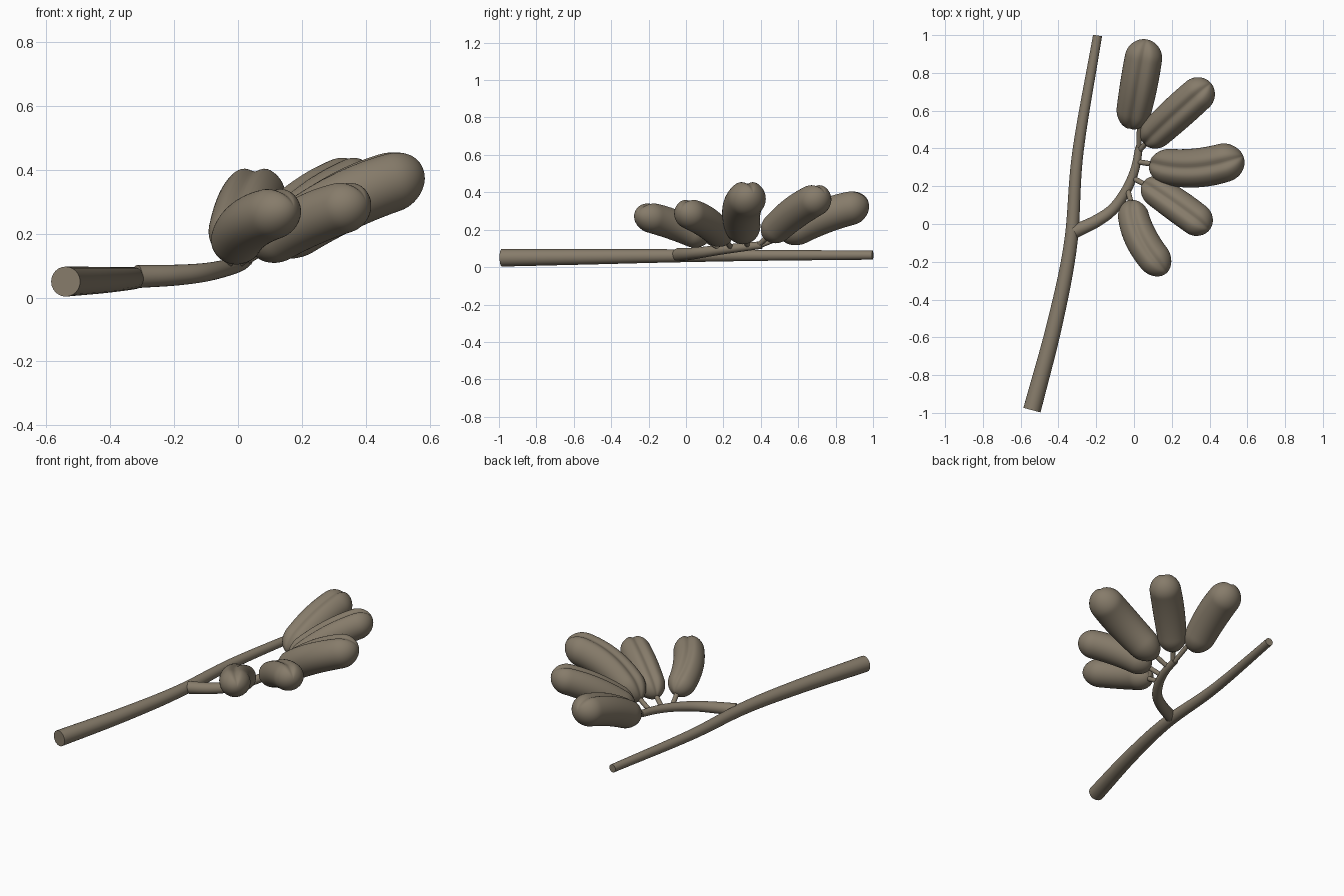
import bpy, bmesh, math
from mathutils import Vector

if "Cube" in bpy.data.objects:
    bpy.data.objects.remove(bpy.data.objects["Cube"])


def spline(pts, t):
    """Catmull-Rom point at t in 0..1 through pts."""
    n = len(pts) - 1
    i = min(int(t * n), n - 1)
    u = t * n - i
    p1, p2 = Vector(pts[i]), Vector(pts[i + 1])
    p0 = Vector(pts[i - 1]) if i > 0 else 2 * p1 - p2
    p3 = Vector(pts[i + 2]) if i + 2 <= n else 2 * p2 - p1
    return 0.5 * (2 * p1 + (p2 - p0) * u + (2 * p0 - 5 * p1 + 4 * p2 - p3) * u * u
                  + (3 * p1 - p0 - 3 * p2 + p3) * u ** 3)


def arc(pts, t):
    """Parabola through three points at t = 0, 0.5, 1."""
    a, b, c = map(Vector, pts)
    return a * (1 - t) * (1 - 2 * t) + b * 4 * t * (1 - t) + c * t * (2 * t - 1)


def sweep(name, path, ts, section, sides):
    """Skin rings along path; section(t, angle) gives (sideways, upward)."""
    bm = bmesh.new()
    rings = []
    for t in ts:
        d = 1e-3
        tan = (path(min(t + d, 1)) - path(max(t - d, 0))).normalized()
        side = tan.cross(Vector((0, 0, 1))).normalized()
        up = side.cross(tan)
        ring = []
        for k in range(sides):
            a, b = section(t, 2 * math.pi * k / sides)
            ring.append(bm.verts.new(path(t) + side * a + up * b))
        rings.append(ring)
    for r0, r1 in zip(rings, rings[1:]):
        for k in range(sides):
            j = (k + 1) % sides
            bm.faces.new((r0[k], r0[j], r1[j], r1[k]))
    bm.faces.new(rings[0])
    bm.faces.new(rings[-1])
    bmesh.ops.recalc_face_normals(bm, faces=bm.faces)
    me = bpy.data.meshes.new(name)
    bm.to_mesh(me)
    bm.free()
    ob = bpy.data.objects.new(name, me)
    bpy.context.collection.objects.link(ob)
    me.materials.append(bark)
    bpy.context.view_layer.objects.active = ob
    ob.select_set(True)
    bpy.ops.object.shade_smooth_by_angle(angle=math.radians(50))
    ob.select_set(False)


def tube(name, pts, r0, r1, steps=32, sides=24):
    def section(t, a):
        r = r0 + (r1 - r0) * t
        return r * math.cos(a), r * math.sin(a)
    sweep(name, lambda t: spline(pts, t), [i / steps for i in range(steps + 1)], section, sides)


def pod(name, pts, radius):
    length = (Vector(pts[2]) - Vector(pts[0])).length
    cap = radius / length

    def section(t, a):
        # rounded ends, slightly slimmer at the stalk
        d = min(t, 1 - t)
        end = math.sqrt(max(1 - (1 - d / cap) ** 2, 0)) if d < cap else 1
        r = radius * (0.86 + 0.14 * math.sin(math.pi * min(t * 0.8, 1))) * max(end, 0.01)
        # seam groove along the top
        off = a - math.pi / 2
        off = math.atan2(math.sin(off), math.cos(off))
        r *= 1 - 0.2 * math.exp(-(off / 0.27) ** 2)
        return r * math.cos(a), 0.95 * r * math.sin(a)
    n = 48
    ts = [0.5 - 0.5 * math.cos(math.pi * i / n) for i in range(n + 1)]
    sweep(name, lambda t: arc(pts, t), ts, section, 56)


bark = bpy.data.materials.new("bark")
bark.diffuse_color = (0.24, 0.2, 0.145, 1)
bark.use_nodes = True
bark.node_tree.nodes["Principled BSDF"].inputs["Base Color"].default_value = bark.diffuse_color

# main branch and side shoot
tube("main_branch", [(-0.54, -0.985, 0.05), (-0.42, -0.53, 0.055), (-0.335, -0.1, 0.06),
                     (-0.297, 0.38, 0.063), (-0.193, 0.998, 0.064)], 0.047, 0.024, 48)
tube("side_branch", [(-0.315, -0.04, 0.066), (-0.2, 0.015, 0.07), (-0.11, 0.08, 0.078),
                     (-0.04, 0.18, 0.092), (0.005, 0.29, 0.105), (0.027, 0.405, 0.118)],
     0.036, 0.02, 40)

# stalk start on the shoot, then pod base, middle, tip and radius
pods = [
    ((0.025, 0.395, 0.115), [(-0.018, 0.512, 0.15), (0.026, 0.74, 0.275), (0.066, 0.977, 0.335)], 0.1),
    ((0.025, 0.385, 0.115), [(0.062, 0.432, 0.155), (0.225, 0.585, 0.295), (0.405, 0.745, 0.385)], 0.093),
    ((0.015, 0.33, 0.11), [(0.095, 0.322, 0.15), (0.33, 0.297, 0.305), (0.577, 0.36, 0.39)], 0.104),
    ((-0.01, 0.245, 0.1), [(0.055, 0.215, 0.14), (0.225, 0.1, 0.245), (0.4, -0.03, 0.3)], 0.088),
    ((-0.035, 0.19, 0.095), [(-0.01, 0.12, 0.14), (0.035, -0.07, 0.23), (0.175, -0.257, 0.28)], 0.088),
]
for i, (root, line, radius) in enumerate(pods, 1):
    joint = arc(line, 0.1)
    if i == 1:
        joint.x += 0.04
    tube(f"stalk_{i}", [root, joint], 0.014, 0.014, 4, 14)
    pod(f"pod_{i}", line, radius)
